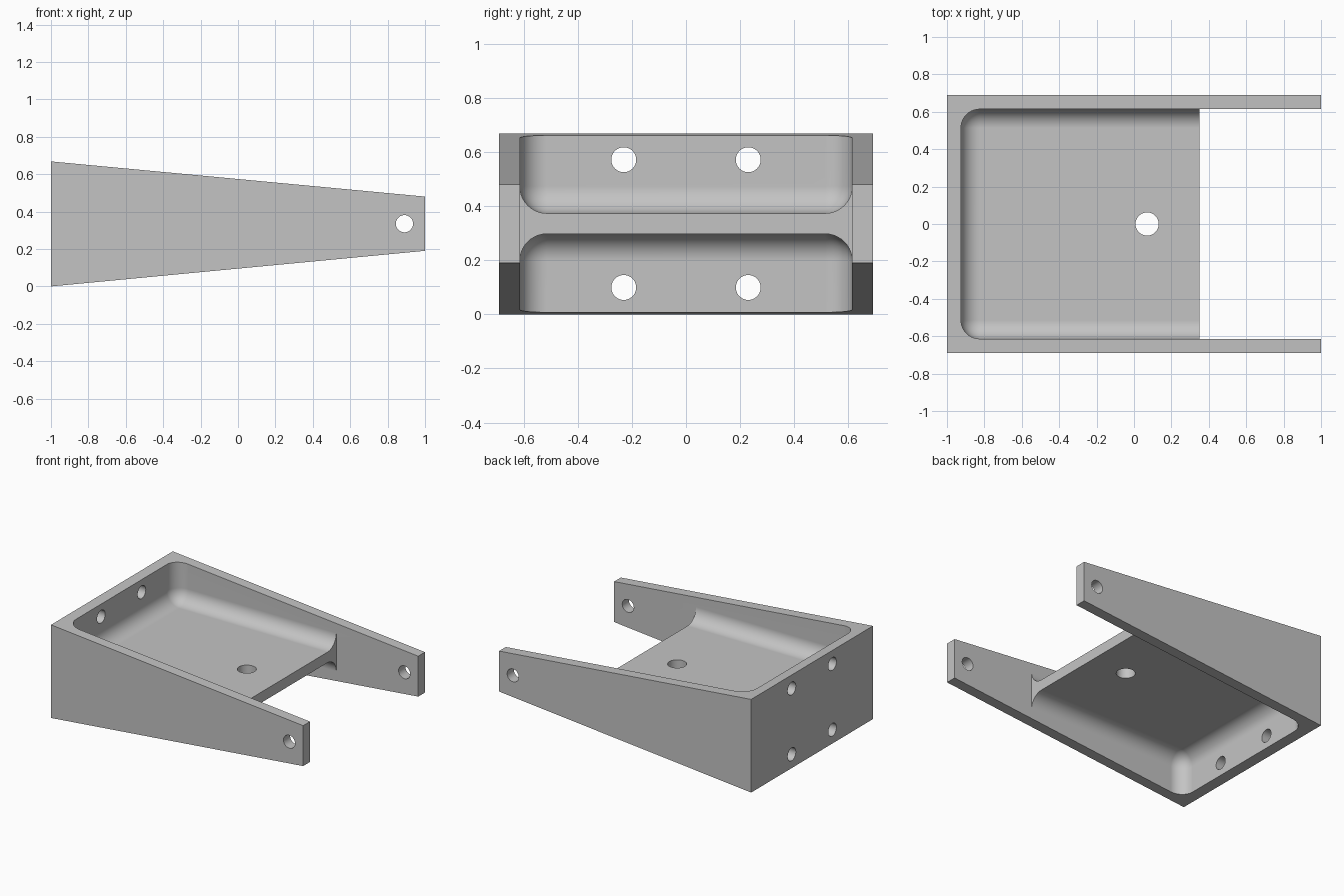
import bpy
import bmesh
from math import radians
from mathutils import Matrix, Vector

if "Cube" in bpy.data.objects:
    bpy.data.objects.remove(bpy.data.objects["Cube"], do_unlink=True)

HALF_W, INNER_W = 0.69, 0.614      # outer and inner half widths
BACK_IN, WEB_END = -0.925, 0.35    # inside of back wall, free edge of web
WEB_LOW, WEB_TOP = 0.297, 0.373
FILLET = 0.1
MID = 0.335


def make_object(name, bm):
    bmesh.ops.recalc_face_normals(bm, faces=bm.faces)
    mesh = bpy.data.meshes.new(name)
    bm.to_mesh(mesh)
    bm.free()
    obj = bpy.data.objects.new(name, mesh)
    bpy.context.collection.objects.link(obj)
    return obj


def box(name, low, high, radius=0):
    low, high = Vector(low), Vector(high)
    bm = bmesh.new()
    bmesh.ops.create_cube(bm, size=1)
    bmesh.ops.scale(bm, vec=high - low, verts=bm.verts)
    bmesh.ops.translate(bm, vec=(low + high) / 2, verts=bm.verts)
    if radius:
        bmesh.ops.bevel(bm, geom=bm.edges[:], offset=radius, segments=10,
                        profile=0.5, affect='EDGES')
    return make_object(name, bm)


def drill(name, centre, axis, radius, depth):
    bm = bmesh.new()
    turn = Vector((0, 0, 1)).rotation_difference(Vector(axis)).to_matrix().to_4x4()
    bmesh.ops.create_cone(bm, cap_ends=True, segments=40, radius1=radius,
                          radius2=radius, depth=depth,
                          matrix=Matrix.Translation(centre) @ turn)
    return make_object(name, bm)


# Tapered body, extruded across the width
bm = bmesh.new()
profile = [(-1, 0), (1, 0.19), (1, 0.48), (-1, 0.668)]
face = bm.faces.new([bm.verts.new((x, -HALF_W, z)) for x, z in profile])
ext = bmesh.ops.extrude_face_region(bm, geom=[face])
bmesh.ops.translate(bm, vec=(0, 2 * HALF_W, 0),
                    verts=[v for v in ext["geom"] if isinstance(v, bmesh.types.BMVert)])
bracket = make_object("bracket_body", bm)

# Filleted pockets above and below the web, and the open gap between the arms
cutters = [
    box("upper_pocket", (BACK_IN, -INNER_W, WEB_TOP), (1.5, INNER_W, 1.2), FILLET),
    box("lower_pocket", (BACK_IN, -INNER_W, -0.5), (1.5, INNER_W, WEB_LOW), FILLET),
    box("arm_gap", (WEB_END, -INNER_W, -0.5), (1.5, INNER_W, 1.2)),
    drill("web_hole", (0.07, 0, MID), (0, 0, 1), 0.062, 0.4),
]
# Pin holes in the arms and mounting holes in the back wall
for side in (-1, 1):
    cutters.append(drill("pin_hole", (0.89, side * 0.65, MID), (0, 1, 0), 0.046, 0.3))
    for z in (0.099, 0.571):
        cutters.append(drill("mount_hole", (-0.96, side * 0.23, z), (1, 0, 0), 0.046, 0.3))

bpy.ops.object.select_all(action='DESELECT')
bpy.context.view_layer.objects.active = bracket
bracket.select_set(True)
for cutter in cutters:
    mod = bracket.modifiers.new("cut", 'BOOLEAN')
    mod.operation, mod.solver, mod.object = 'DIFFERENCE', 'EXACT', cutter
    bpy.ops.object.modifier_apply(modifier=mod.name)
    bpy.data.objects.remove(cutter, do_unlink=True)

# Smooth fillets with crisp edges and even flat faces
bpy.ops.object.shade_smooth_by_angle(angle=radians(30))
weighted = bracket.modifiers.new("even_normals", 'WEIGHTED_NORMAL')
weighted.keep_sharp = True

# Plain grey metal
grey = bpy.data.materials.new("plain_grey")
grey.use_nodes = True
colour = (0.55, 0.55, 0.55, 1)
grey.diffuse_color = colour
grey.node_tree.nodes["Principled BSDF"].inputs["Base Color"].default_value = colour
bracket.data.materials.clear()
bracket.data.materials.append(grey)
